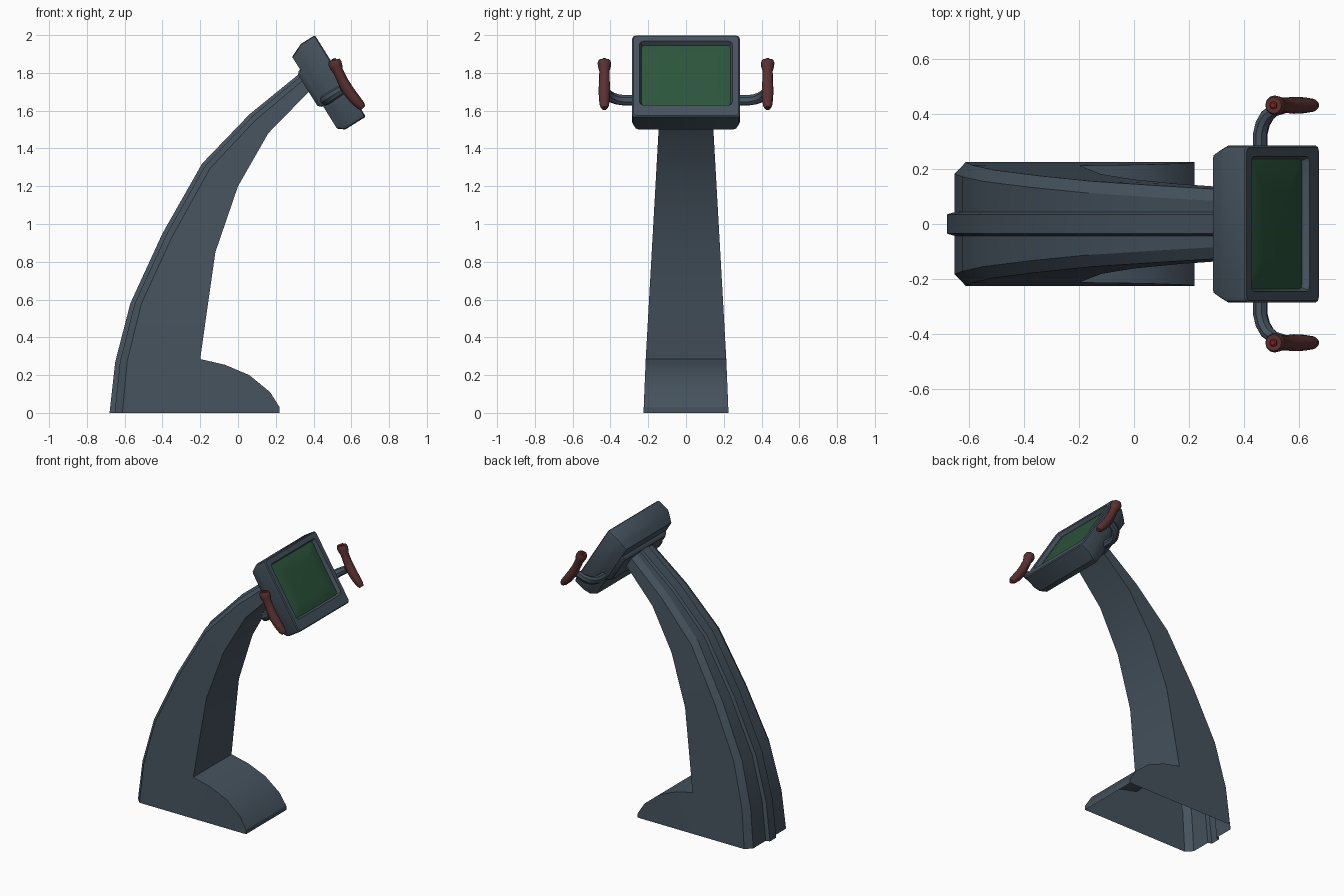
import bpy, bmesh, math
from mathutils import Vector

if "Cube" in bpy.data.objects:
    bpy.data.objects.remove(bpy.data.objects["Cube"])

def material(name, rgb):
    m = bpy.data.materials.new(name)
    m.diffuse_color = (*rgb, 1)
    m.use_nodes = True
    m.node_tree.nodes["Principled BSDF"].inputs["Base Color"].default_value = m.diffuse_color
    return m

STEEL = material("blue_grey", (0.06, 0.085, 0.11))
GRIP = material("dark_red", (0.10, 0.03, 0.03))
BUTTON = material("button_red", (0.22, 0.015, 0.01))
GLASS = material("green_glass", (0.025, 0.09, 0.045))

def finish(name, bm, mat, mirror=False, angle=30):
    bmesh.ops.recalc_face_normals(bm, faces=bm.faces)
    me = bpy.data.meshes.new(name)
    bm.to_mesh(me)
    bm.free()
    ob = bpy.data.objects.new(name, me)
    bpy.context.collection.objects.link(ob)
    me.materials.append(mat)
    if mirror:
        mod = ob.modifiers.new("mirror", 'MIRROR')
        mod.use_axis = (False, True, False)
    bpy.ops.object.select_all(action='DESELECT')
    ob.select_set(True)
    bpy.context.view_layer.objects.active = ob
    bpy.ops.object.shade_smooth_by_angle(angle=math.radians(angle))
    return ob

def loft(name, rings, mat, caps=(True, True), mirror=False):
    bm = bmesh.new()
    vs = [[bm.verts.new(p) for p in r] for r in rings]
    n = len(vs[0])
    for a, b in zip(vs, vs[1:]):
        for i in range(n):
            bm.faces.new((a[i], a[(i + 1) % n], b[(i + 1) % n], b[i]))
    if caps[0]:
        bm.faces.new(vs[0])
    if caps[1]:
        bm.faces.new(vs[-1])
    return finish(name, bm, mat, mirror)

def half_width(z):
    tab = [(0, .225), (.29, .213), (1.5, .145), (1.85, .12)]
    for (z0, w0), (z1, w1) in zip(tab, tab[1:]):
        if z <= z1:
            return w0 + (w1 - w0) * (z - z0) / (z1 - z0)
    return tab[-1][1]

# Curved column with chamfered back and central rib, open underneath
back = [(-.68, 0), (-.65, .27), (-.57, .58), (-.40, .95), (-.19, 1.32), (.06, 1.58), (.33, 1.80)]
front = [(-.2, 0), (-.2, .285), (-.16, .57), (-.12, .85), (0, 1.2), (.16, 1.48), (.38, 1.705)]
bm = bmesh.new()
rows = []
for k, (b, f) in enumerate(zip(back, front)):
    b, f = Vector(b), Vector(f)
    u = (f - b).normalized() * (1 - .07 * k)
    w = half_width(b.y)
    half = [(b, .035), (b + u * .027, .043), (b + u * .027, w - .042),
            (b + u * .068, w), (f, half_width(f.y))]
    pts = [(p.x, y, p.y) for p, y in half]
    pts = [(x, -y, z) for x, y, z in reversed(pts)] + pts
    rows.append([bm.verts.new(p) for p in pts])
for k, (a, b) in enumerate(zip(rows, rows[1:])):
    for i in range(9):
        bm.faces.new((a[i], a[i + 1], b[i + 1], b[i]))
    if k:
        bm.faces.new((a[9], a[0], b[0], b[9]))
bm.faces.new(rows[-1])
# Rounded toe joined to the column
toe = [(-.07, .255), (.06, .20), (.17, .11), (.22, .03), (.22, 0)]
sides = []
for s, i in ((-1, 0), (1, 9)):
    vs = [rows[1][i]] + [bm.verts.new((x, s * half_width(z), z)) for x, z in toe]
    bm.faces.new(vs + [rows[0][i]])
    sides.append(vs)
for i in range(5):
    bm.faces.new((sides[0][i], sides[0][i + 1], sides[1][i + 1], sides[1][i]))
finish("column", bm, STEEL)

# Tilted frame of the monitor: D runs down the screen, N points out of it
O = Vector((.407, 0, 2.0))
D = Vector((.53, 0, -.848))
N = Vector((.848, 0, .53))
Y = Vector((0, 1, 0))

def ring(depth, d0, d1, hw, r=.018, n=3):
    pts = []
    for cd, cy, a0 in ((d1 - r, hw - r, 0), (d0 + r, hw - r, 90),
                       (d0 + r, r - hw, 180), (d1 - r, r - hw, 270)):
        for j in range(n):
            a = math.radians(a0 + 90 * j / (n - 1))
            pts.append(O + D * (cd + r * math.cos(a)) + Y * (cy + r * math.sin(a)) - N * depth)
    return pts

# Monitor housing with recessed screen opening
loft("monitor_housing", [
    ring(.163, .034, .482, .255), ring(.128, .018, .509, .27), ring(.087, 0, .509, .285),
    ring(.006, 0, .509, .285), ring(0, .006, .503, .279),
    ring(0, .038, .436, .246), ring(.025, .048, .426, .236)], STEEL, (True, False))

# Slightly domed screen glass
loft("screen", [ring(.025, .048, .426, .236), ring(.018, .075, .40, .205),
                ring(.014, .13, .345, .14)], GLASS, (False, True))

# Mounting plate between column and monitor
loft("mounting_plate", [ring(.155, .11, .345, .25, .008, 2), ring(.172, .115, .34, .245, .008, 2),
                        ring(.187, .13, .325, .23, .008, 2)], STEEL)

def tube(path, radii, side, sides=10, squash=1):
    rings = []
    for i, p in enumerate(path):
        t = (path[min(i + 1, len(path) - 1)] - path[max(i - 1, 0)]).normalized()
        o = t.cross(side).normalized()
        rings.append([p + (side * math.cos(2 * math.pi * j / sides)
                           + o * math.sin(2 * math.pi * j / sides) * squash) * radii[i]
                      for j in range(sides)])
    return rings

# Curved arms holding the grips
start = Vector((.46, 0, 1.655))
arm = [start + Y * y + N * n for y, n in
       ((.26, 0), (.33, 0), (.365, .01), (.395, .03), (.415, .06), (.425, .105))]
loft("handle_arms", tube(arm, [.03] * 4 + [.028, .026], D, 8, .85), STEEL, mirror=True)

# Curved hand grips with flared tops
grip = [Vector((x, .432, z)) for x, z in
        ((.508, 1.868), (.512, 1.852), (.520, 1.832), (.530, 1.810), (.553, 1.760),
         (.582, 1.708), (.618, 1.662), (.650, 1.627), (.662, 1.613))]
loft("hand_grips", tube(grip, [.03, .036, .034, .027, .028, .031, .029, .024, .015], Y, 12),
     GRIP, mirror=True)

# Thumb buttons on top of the grips
b0, up = grip[0], (grip[0] - grip[2]).normalized()
loft("thumb_buttons", tube([b0 - up * .01, b0 + up * .004, b0 + up * .008],
                           [.014, .014, .009], Y), BUTTON, mirror=True)
